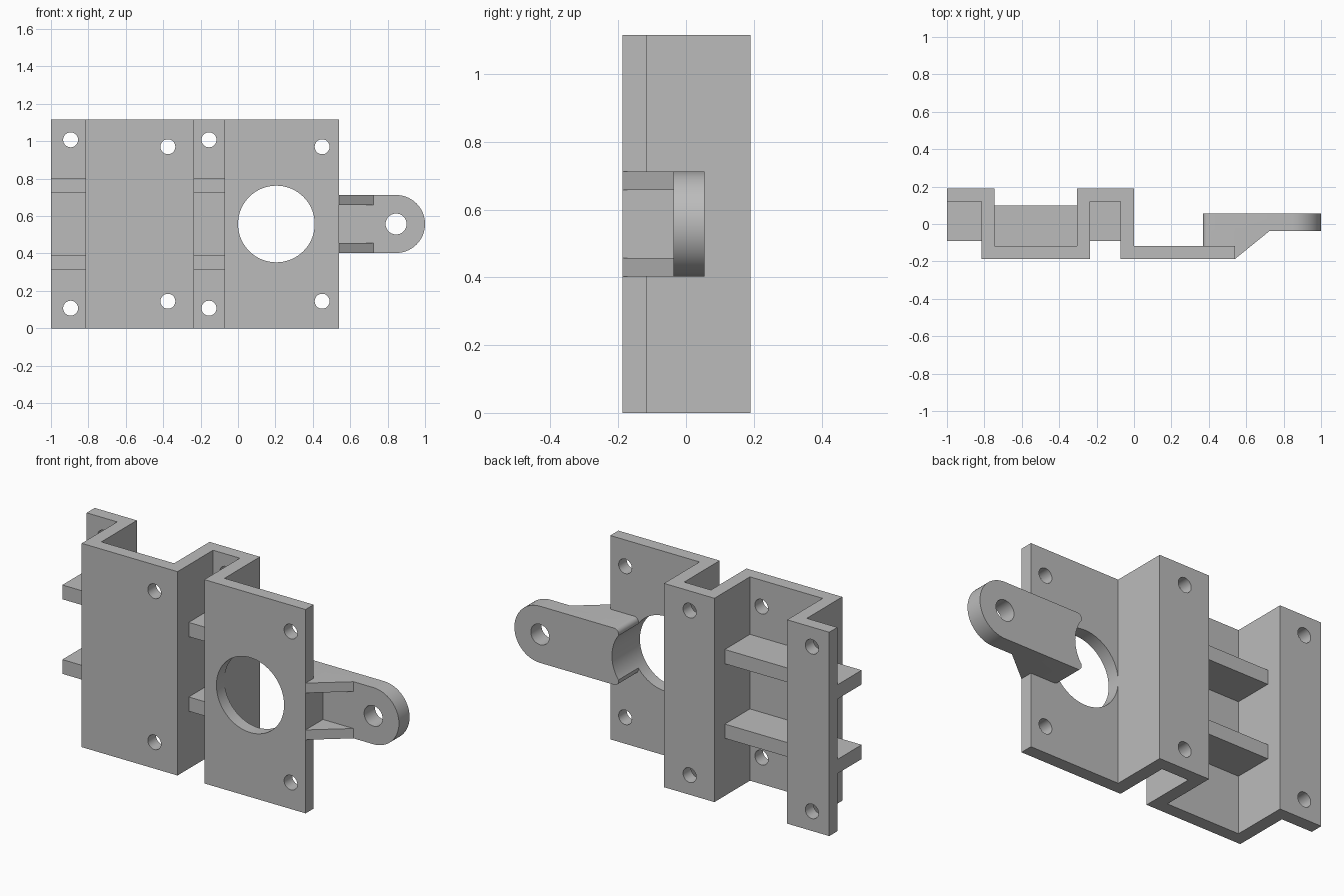
import bpy, bmesh, math
from mathutils import Vector

if "Cube" in bpy.data.objects:
    bpy.data.objects.remove(bpy.data.objects["Cube"], do_unlink=True)

grey = bpy.data.materials.new("plain grey")
grey.use_nodes = True
grey.diffuse_color = (0.5, 0.5, 0.5, 1)
grey.node_tree.nodes["Principled BSDF"].inputs["Base Color"].default_value = (0.5, 0.5, 0.5, 1)

HEIGHT = 1.115
MID = HEIGHT / 2
FRONT, BACK, T = -0.187, 0.19, 0.07


def prism(name, outline, axis, low, high):
    """Extrude a 2D outline along z (outline is x,y) or along y (outline is x,z)."""
    bm = bmesh.new()
    put = (lambda a, b: (a, b, low)) if axis == "z" else (lambda a, b: (a, low, b))
    face = bm.faces.new([bm.verts.new(put(a, b)) for a, b in outline])
    moved = bmesh.ops.extrude_face_region(bm, geom=[face])["geom"]
    shift = Vector((0, 0, high - low)) if axis == "z" else Vector((0, high - low, 0))
    bmesh.ops.translate(bm, vec=shift, verts=[g for g in moved if isinstance(g, bmesh.types.BMVert)])
    bmesh.ops.recalc_face_normals(bm, faces=bm.faces)
    mesh = bpy.data.meshes.new(name)
    bm.to_mesh(mesh)
    bm.free()
    mesh.materials.append(grey)
    obj = bpy.data.objects.new(name, mesh)
    bpy.context.collection.objects.link(obj)
    return obj


def box(name, x0, x1, y0, y1, z0, z1):
    return prism(name, [(x0, y0), (x1, y0), (x1, y1), (x0, y1)], "z", z0, z1)


def arc(cx, cz, r, start, end, n):
    return [(cx + r * math.cos(math.radians(start + (end - start) * i / n)),
             cz + r * math.sin(math.radians(start + (end - start) * i / n))) for i in range(n + 1)]


def activate(obj):
    bpy.ops.object.select_all(action="DESELECT")
    obj.select_set(True)
    bpy.context.view_layer.objects.active = obj


def combine(obj, tool, operation):
    mod = obj.modifiers.new(operation.lower(), "BOOLEAN")
    mod.operation, mod.solver, mod.object = operation, "EXACT", tool
    activate(obj)
    bpy.ops.object.modifier_apply(modifier=mod.name)
    bpy.data.objects.remove(tool, do_unlink=True)


def drill(obj, x, z, r, sides=32):
    cutter = prism("hole_cutter", arc(x, z, r, 0, 360, sides)[:-1], "y", -0.5, 0.5)
    cutter.hide_render = True
    combine(obj, cutter, "DIFFERENCE")


# Folded plate: one continuous section of constant thickness
f, b = FRONT + T, BACK - T
bracket = prism("folded_plate", [
    (-1, BACK), (-1, b), (-0.815, b), (-0.815, FRONT), (-0.235, FRONT), (-0.235, b),
    (-0.073, b), (-0.073, FRONT), (0.54, FRONT), (0.54, f), (0, f), (0, BACK),
    (-0.305, BACK), (-0.305, f), (-0.745, f), (-0.745, BACK)], "z", 0, HEIGHT)

# Screw holes, mirrored about mid height, and the large opening
for x, offset in ((-0.895, 0.45), (-0.155, 0.45), (-0.375, 0.413), (0.45, 0.413)):
    for side in (-1, 1):
        drill(bracket, x, MID + side * offset, 0.04)
drill(bracket, 0.205, MID, 0.205, 64)

# Pairs of horizontal ribs in each channel
for side, level in ((-1, "lower"), (1, "upper")):
    z = MID + side * 0.204
    for label, x0, x1, y0, y1 in (("outer", -1, -0.78, -0.09, 0.15),
                                  ("pocket", -0.78, -0.27, -0.15, 0.10),
                                  ("inner", -0.27, -0.03, -0.09, 0.15)):
        box(f"{level}_{label}_rib", x0, x1, y0, y1, z - 0.039, z + 0.039)

# Arm: round-ended tab with a thick root behind the plate
W, R = 0.155, 0.025
outline = (arc(0.845, MID, W, -90, 90, 32)
           + arc(0.37 + R, MID + W - R, R, 90, 180, 6)
           + arc(0.37 + R, MID - W + R, R, 180, 270, 6))
arm = prism("arm", outline, "y", -0.037, 0.055)
root = prism("arm_root", [(0.54, MID - W), (0.54, MID + W)] + outline[33:], "y", f, -0.036)
combine(arm, root, "UNION")
drill(arm, 0.845, MID, 0.056)
drill(arm, 0.205, MID, 0.205, 64)

# Sloping cheeks bracing the arm
for side, level in ((-1, "lower"), (1, "upper")):
    z0, z1 = sorted((MID + side * 0.101, MID + side * W))
    prism(f"{level}_cheek", [(0.54, FRONT), (0.725, -0.037), (0.725, -0.02), (0.54, -0.02)], "z", z0, z1)

for obj in (bracket, arm):
    activate(obj)
    bpy.ops.object.shade_smooth_by_angle(angle=math.radians(30))
bpy.ops.object.select_all(action="DESELECT")
